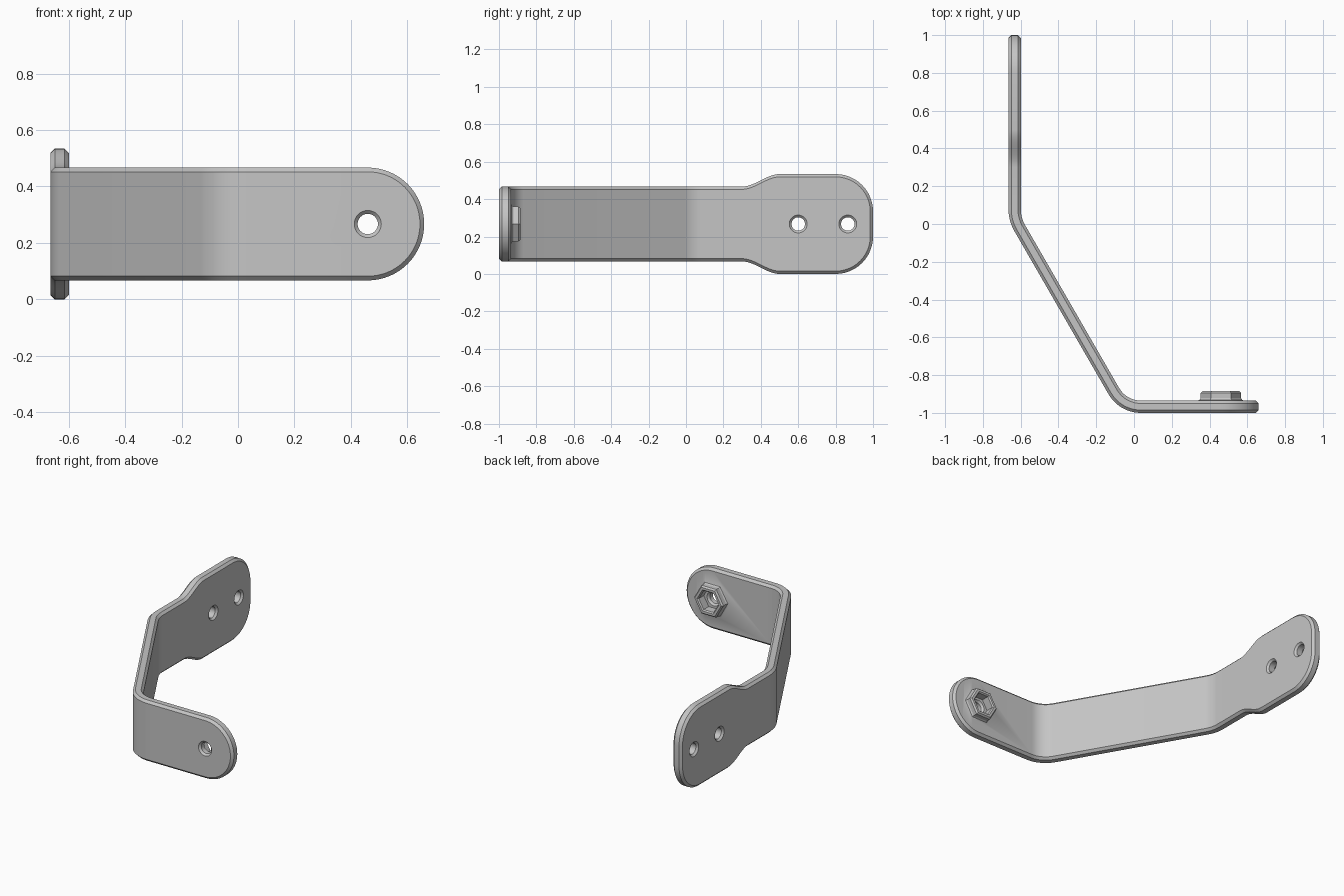
import bpy, bmesh
from math import sin, cos, tan, pi, radians

if "Cube" in bpy.data.objects:
    bpy.data.objects.remove(bpy.data.objects["Cube"], do_unlink=True)

MID_Z = 0.267        # height of the centre line
HALF_T = 0.0325      # half of the plate thickness
CHAMFER = 0.015
NARROW, WIDE = 0.2, 0.267

metal = bpy.data.materials.new("grey metal")
metal.use_nodes = True
grey = (0.56, 0.56, 0.56, 1)
metal.diffuse_color = grey
metal.node_tree.nodes["Principled BSDF"].inputs["Base Color"].default_value = grey


def finish(name, bm):
    bmesh.ops.remove_doubles(bm, verts=bm.verts, dist=1e-5)
    bmesh.ops.recalc_face_normals(bm, faces=bm.faces)
    mesh = bpy.data.meshes.new(name)
    bm.to_mesh(mesh)
    bm.free()
    mesh.materials.append(metal)
    obj = bpy.data.objects.new(name, mesh)
    bpy.context.collection.objects.link(obj)
    return obj


def bridge(bm, a, b):
    n = len(a)
    for i in range(n):
        j = (i + 1) % n
        bm.faces.new((a[i], a[j], b[j], b[i]))


def loft(name, profile, sides, axis, centre):
    """Stack of regular polygons (radius, position) along the x or y axis."""
    bm = bmesh.new()
    rings = []
    for r, d in profile:
        ring = []
        for k in range(sides):
            a = 2 * pi * k / sides
            p, z = centre + r * cos(a), MID_Z + r * sin(a)
            ring.append(bm.verts.new((d, p, z) if axis == "x" else (p, d, z)))
        rings.append(ring)
    for a, b in zip(rings, rings[1:]):
        bridge(bm, a, b)
    bm.faces.new(rings[0])
    bm.faces.new(rings[-1])
    return finish(name, bm)


def combine(target, tool, operation):
    mod = target.modifiers.new(operation.lower(), "BOOLEAN")
    mod.operation, mod.solver, mod.object = operation, "EXACT", tool
    bpy.context.view_layer.objects.active = target
    bpy.ops.object.modifier_apply(modifier=mod.name)
    bpy.data.objects.remove(tool, do_unlink=True)


# Centre line seen from above: side leg, shallow bend, slanted leg, steep bend, front leg
SIDE_X, FRONT_Y = -0.632, -0.9675
CORNER_Y, CORNER_X = 0.025, -0.059
TURN1, TURN2 = radians(30), radians(60)
R1, R2 = 0.2, 0.165
T1, T2 = R1 * tan(TURN1 / 2), R2 * tan(TURN2 / 2)
slant = (CORNER_Y - FRONT_Y) / sin(TURN2) - T1 - T2
segments = [(1 - CORNER_Y - T1, 0), (R1 * TURN1, R1), (slant, 0),
            (R2 * TURN2, R2), (0.66 - CORNER_X - T2, 0)]
starts = [0]
for length, _ in segments:
    starts.append(starts[-1] + length)
TOTAL = starts[-1]


def bent(u, t, h):
    """Map distance u along the strip and offset t to the bent plate."""
    x, y, ang = SIDE_X, 1.0, -pi / 2
    for length, radius in segments:
        d = min(u, length)
        if radius:
            new = ang + d / radius
            x += radius * (sin(new) - sin(ang))
            y -= radius * (cos(new) - cos(ang))
            ang = new
        else:
            x, y = x + d * cos(ang), y + d * sin(ang)
        u -= d
        if u <= 1e-9:
            break
    return (x - t * sin(ang), y + t * cos(ang), MID_Z + h)


def upper_edge(inset):
    """Upper half of the flat outline as (distance, half height)."""
    r = 0.2 - inset
    pts = [(0.2 - r * cos(a), WIDE - 0.2 + r * sin(a))
           for a in (pi / 2 * k / 12 for k in range(13))]
    for k in range(13):                      # shoulder from wide to narrow
        s = k / 12
        pts.append((0.5 + 0.2 * s,
                    WIDE - (WIDE - NARROW) * s * s * (3 - 2 * s) - inset))
    for i in (1, 3):                         # stations through each bend
        pts += [(starts[i] + segments[i][0] * k / 10, NARROW - inset) for k in range(11)]
    pts += [(TOTAL - 0.2 + r * sin(a), r * cos(a))
            for a in (pi / 2 * k / 16 for k in range(17))]
    return pts


# Bent plate with chamfered rim
bm = bmesh.new()
rings = []
for inset, t in ((CHAMFER, HALF_T), (0, HALF_T - CHAMFER),
                 (0, CHAMFER - HALF_T), (CHAMFER, -HALF_T)):
    top = upper_edge(inset)
    loop = top + [(u, -h) for u, h in reversed(top)]
    rings.append([bm.verts.new(bent(u, t, h)) for u, h in loop])
for a, b in zip(rings, rings[1:]):
    bridge(bm, a, b)
for ring in (rings[0], rings[-1]):
    n = len(ring)
    for i in range(n // 2 - 1):
        bm.faces.new((ring[i], ring[i + 1], ring[n - 2 - i], ring[n - 1 - i]))
bracket = finish("bent_bracket", bm)

# Hexagonal nut seat on the inner face of the front leg
BACK = FRONT_Y + HALF_T
HOLE_X = 0.46
seat = loft("nut_seat", [(0.122, BACK - 0.02), (0.122, BACK), (0.113, BACK + 0.004),
                         (0.107, BACK + 0.013), (0.107, BACK + 0.04),
                         (0.097, BACK + 0.05)], 6, "y", HOLE_X)
combine(bracket, seat, "UNION")
pocket = loft("nut_pocket", [(0.072, BACK - 0.01), (0.072, BACK + 0.042),
                             (0.088, BACK + 0.058)], 6, "y", HOLE_X)
combine(bracket, pocket, "DIFFERENCE")


def bolt_hole(axis, centre, low, high):
    r, c = 0.036, 0.012
    hole = loft("bolt_hole", [(r + 2 * c, low - c), (r, low + c),
                              (r, high - c), (r + 2 * c, high + c)], 32, axis, centre)
    combine(bracket, hole, "DIFFERENCE")


# Countersunk bolt holes
bolt_hole("y", HOLE_X, FRONT_Y - HALF_T, BACK - 0.01)
for y in (0.6, 0.865):
    bolt_hole("x", y, SIDE_X - HALF_T, SIDE_X + HALF_T)

bpy.ops.object.select_all(action="DESELECT")
bracket.select_set(True)
bpy.context.view_layer.objects.active = bracket
bpy.ops.object.shade_smooth_by_angle(angle=radians(30))
